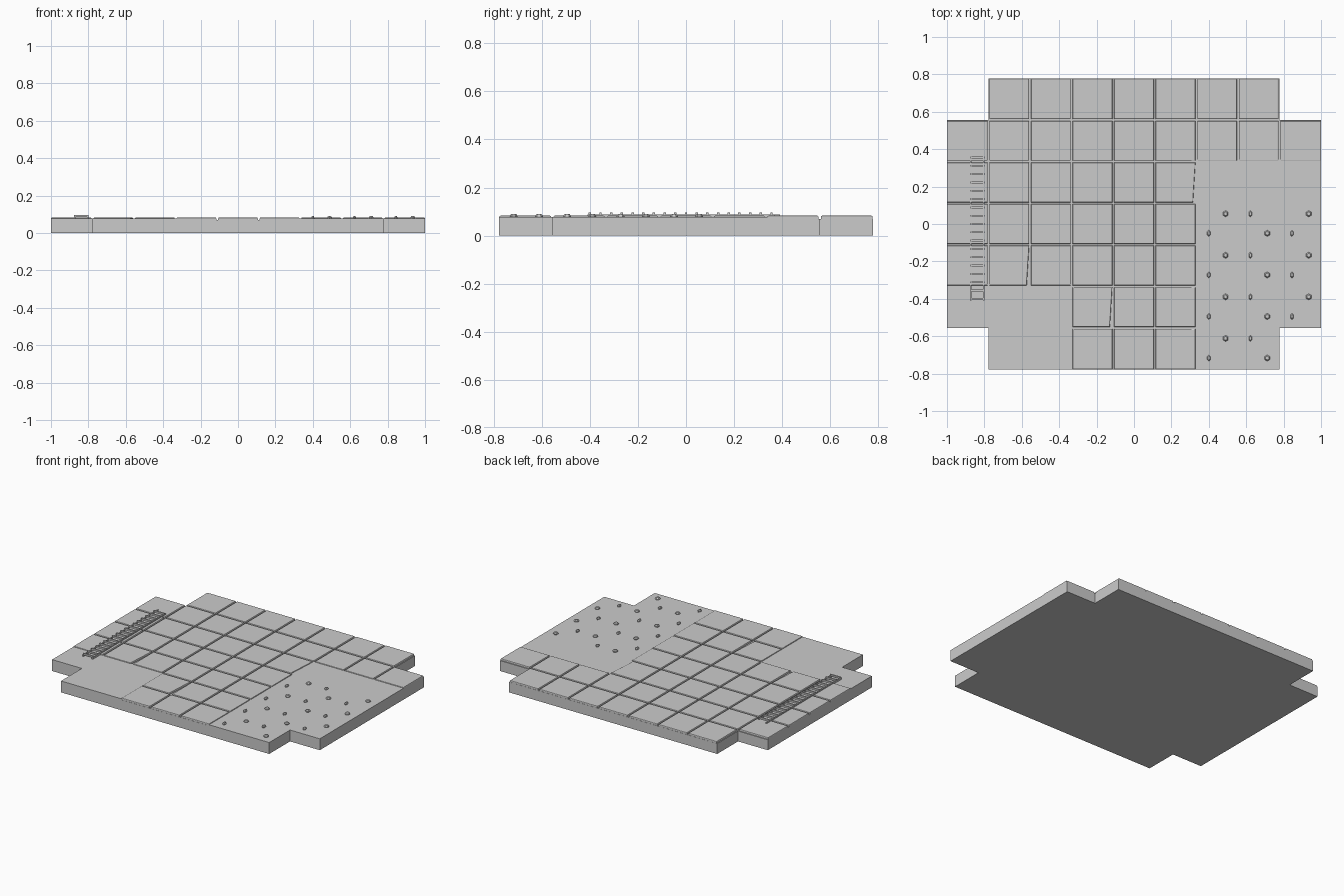
import bpy, bmesh, math

if "Cube" in bpy.data.objects:
    bpy.data.objects.remove(bpy.data.objects["Cube"])

C = 2 / 9                      # paving cell size
BED, FLAT, TOP = 0.070, 0.077, 0.083

stone = bpy.data.materials.new("grey stone")
stone.diffuse_color = (0.6, 0.6, 0.6, 1)
stone.use_nodes = True
stone.node_tree.nodes["Principled BSDF"].inputs["Base Color"].default_value = stone.diffuse_color


def stack(bm, rings):
    """Closed solid through matching loops of points, bottom to top."""
    loops = [[bm.verts.new(p) for p in ring] for ring in rings]
    n = len(loops[0])
    bm.faces.new(loops[0][::-1])
    bm.faces.new(loops[-1])
    for a, b in zip(loops, loops[1:]):
        for i in range(n):
            j = (i + 1) % n
            bm.faces.new((a[i], a[j], b[j], b[i]))


def prism(bm, outline, z0, z1):
    stack(bm, [[(x, y, z) for x, y in outline] for z in (z0, z1)])


def rect(x0, x1, y0, y1):
    return [(x0, y0), (x1, y0), (x1, y1), (x0, y1)]


def finish(bm, name):
    bmesh.ops.recalc_face_normals(bm, faces=bm.faces[:])
    mesh = bpy.data.meshes.new(name)
    bm.to_mesh(mesh)
    bm.free()
    mesh.materials.append(stone)
    ob = bpy.data.objects.new(name, mesh)
    bpy.context.collection.objects.link(ob)
    return ob


# Base slab with notched corners
a, b, c, d = 1.0, 3.5 * C, 2.5 * C, 3.5 * C
bm = bmesh.new()
prism(bm, [(-b, -d), (b, -d), (b, -c), (a, -c), (a, c), (b, c),
           (b, d), (-b, d), (-b, c), (-a, c), (-a, -c), (-b, -c)], 0, BED)
finish(bm, "base_slab")

# Smooth ground beside the paving, tucked slightly under the tiles
t = 0.012
bm = bmesh.new()
prism(bm, [(-b, -d), (-1.5 * C + t, -d), (-1.5 * C + t, -1.5 * C + t),
           (-a, -1.5 * C + t), (-a, -c), (-b, -c)], BED, FLAT)
finish(bm, "left_ground")
bm = bmesh.new()
prism(bm, [(1.5 * C - 0.025, -d), (b, -d), (b, -c), (a, -c),
           (a, 1.5 * C + t), (1.5 * C - 0.025, 1.5 * C + t)], BED, FLAT)
finish(bm, "right_ground")

# Paving tiles: first and last column of each row, front to back
rows = [(3, 5), (3, 5), (0, 5), (0, 5), (0, 5), (0, 8), (1, 7)]
crooked = {(1, 2), (3, 1), (5, 4)}
bm = bmesh.new()
for r, (first, last) in enumerate(rows):
    for col in range(first, last + 1):
        x0, y0 = -1 + col * C, -d + r * C
        g = 0.005
        # outer sides stay flush with the slab
        xl = x0 + (0 if x0 < -0.99 else g)
        xr = x0 + C - (0 if x0 + C > 0.99 else g)
        yl = y0 + (0.001 if r == 0 else g)
        yr = y0 + C - (0.001 if r == 6 else g)
        skew = 0.013 if (col, r) in crooked else 0
        rings = []
        for inset, z in ((0, BED), (0, 0.078), (0.0015, 0.0815), (0.005, TOP)):
            q = rect(xl + inset, xr - inset, yl + inset, yr - inset)
            q[1] = (q[1][0] - skew, q[1][1])
            rings.append([(x, y, z) for x, y in q])
        stack(bm, rings)
finish(bm, "paving_tiles")

# Ladder-like grate: two rails and evenly spaced rungs
bm = bmesh.new()
for x0, y0, y1 in ((-0.876, -0.41, 0.39), (-0.806, -0.41, 0.37)):
    prism(bm, rect(x0, x0 + 0.008, y0, y1), FLAT, 0.089)
finish(bm, "grate_rails")
bm = bmesh.new()
for i in range(18):
    y = -0.40 + i * C / 5
    prism(bm, rect(-0.876, -0.798, y - 0.005, y + 0.005), 0.085, 0.096)
finish(bm, "grate_rungs")

# Studs: alternating round and narrow six-sided bumps
bm = bmesh.new()
for k in range(3):
    for dx, y_top, rx in ((0.40, -0.05, 0.010), (0.49, 0.055, 0.016)):
        x = dx + k * C
        y_start = y_top if k != 1 else (0.055 if dx < 0.45 else -0.05)
        if k == 2:
            y_start = y_top
        for j in range(4 if k < 2 else 3):
            y = y_start - j * C
            rings = []
            for s, z in ((0.85, 0.074), (1, 0.082), (0.6, 0.090)):
                rings.append([(x + s * rx * math.cos(math.radians(60 * i + 30)),
                               y + s * 0.017 * math.sin(math.radians(60 * i + 30)), z)
                              for i in range(6)])
            stack(bm, rings)
finish(bm, "ground_studs")
